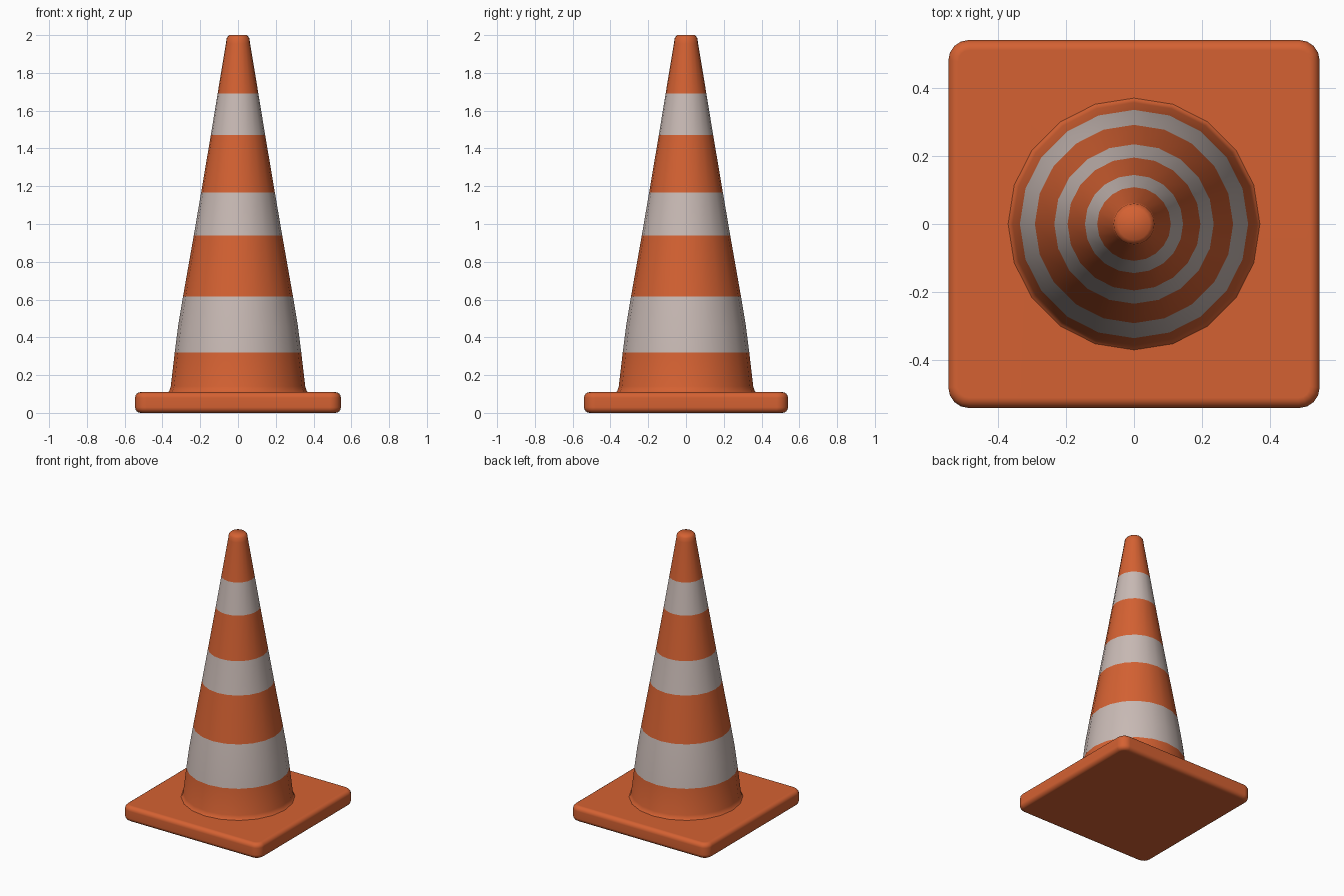
import bpy, bmesh, math

if "Cube" in bpy.data.objects:
    bpy.data.objects.remove(bpy.data.objects["Cube"])


def material(name, rgb):
    m = bpy.data.materials.new(name)
    m.diffuse_color = (*rgb, 1.0)
    m.use_nodes = True
    m.node_tree.nodes["Principled BSDF"].inputs["Base Color"].default_value = m.diffuse_color
    return m


orange = material("safety orange", (0.66, 0.12, 0.032))
grey = material("reflective grey", (0.58, 0.49, 0.46))


def add_object(name, bm, mats):
    bmesh.ops.recalc_face_normals(bm, faces=bm.faces)
    for f in bm.faces:
        f.smooth = True
    mesh = bpy.data.meshes.new(name)
    bm.to_mesh(mesh)
    bm.free()
    mesh.set_sharp_from_angle(angle=math.radians(50))
    for m in mats:
        mesh.materials.append(m)
    ob = bpy.data.objects.new(name, mesh)
    bpy.context.collection.objects.link(ob)
    return ob


# Square base plate: rounded corners, then rounded rims
bm = bmesh.new()
bmesh.ops.create_cube(bm, size=1.0)
for v in bm.verts:
    v.co = (v.co.x * 1.09, v.co.y * 1.08, (v.co.z + 0.5) * 0.11)
upright = [e for e in bm.edges if abs(e.verts[0].co.z - e.verts[1].co.z) > 0.05]
bmesh.ops.bevel(bm, geom=upright, offset=0.06, segments=4, profile=0.5, affect='EDGES')
rims = [e for e in bm.edges if abs(e.verts[0].co.z - e.verts[1].co.z) < 0.01]
bmesh.ops.bevel(bm, geom=rims, offset=0.03, segments=4, profile=0.5, affect='EDGES')
base = add_object("base_plate", bm, [orange])
base.modifiers.new("even shading", 'WEIGHTED_NORMAL').keep_sharp = True

# Cone body: lathed profile (radius, height), rings placed on the stripe edges
profile = [(0.385, 0.10), (0.365, 0.113), (0.356, 0.14), (0.335, 0.32), (0.317, 0.46),
           (0.291, 0.617), (0.234, 0.94), (0.195, 1.168), (0.144, 1.47),
           (0.108, 1.69), (0.064, 1.955), (0.06, 1.985), (0.047, 2.0)]
stripes = [(0.32, 0.617), (0.94, 1.168), (1.47, 1.69)]
SIDES = 20
bm = bmesh.new()
rings = []
for r, z in profile:
    rings.append([bm.verts.new((r * math.cos(2 * math.pi * i / SIDES),
                                r * math.sin(2 * math.pi * i / SIDES), z))
                  for i in range(SIDES)])
for a, b in zip(rings, rings[1:]):
    for i in range(SIDES):
        j = (i + 1) % SIDES
        bm.faces.new((a[i], a[j], b[j], b[i]))
bm.faces.new(rings[-1])
bm.faces.new(rings[0])

# Reflective stripes by height
for f in bm.faces:
    z = f.calc_center_median().z
    f.material_index = int(any(lo < z < hi for lo, hi in stripes))
add_object("cone_body", bm, [orange, grey])
